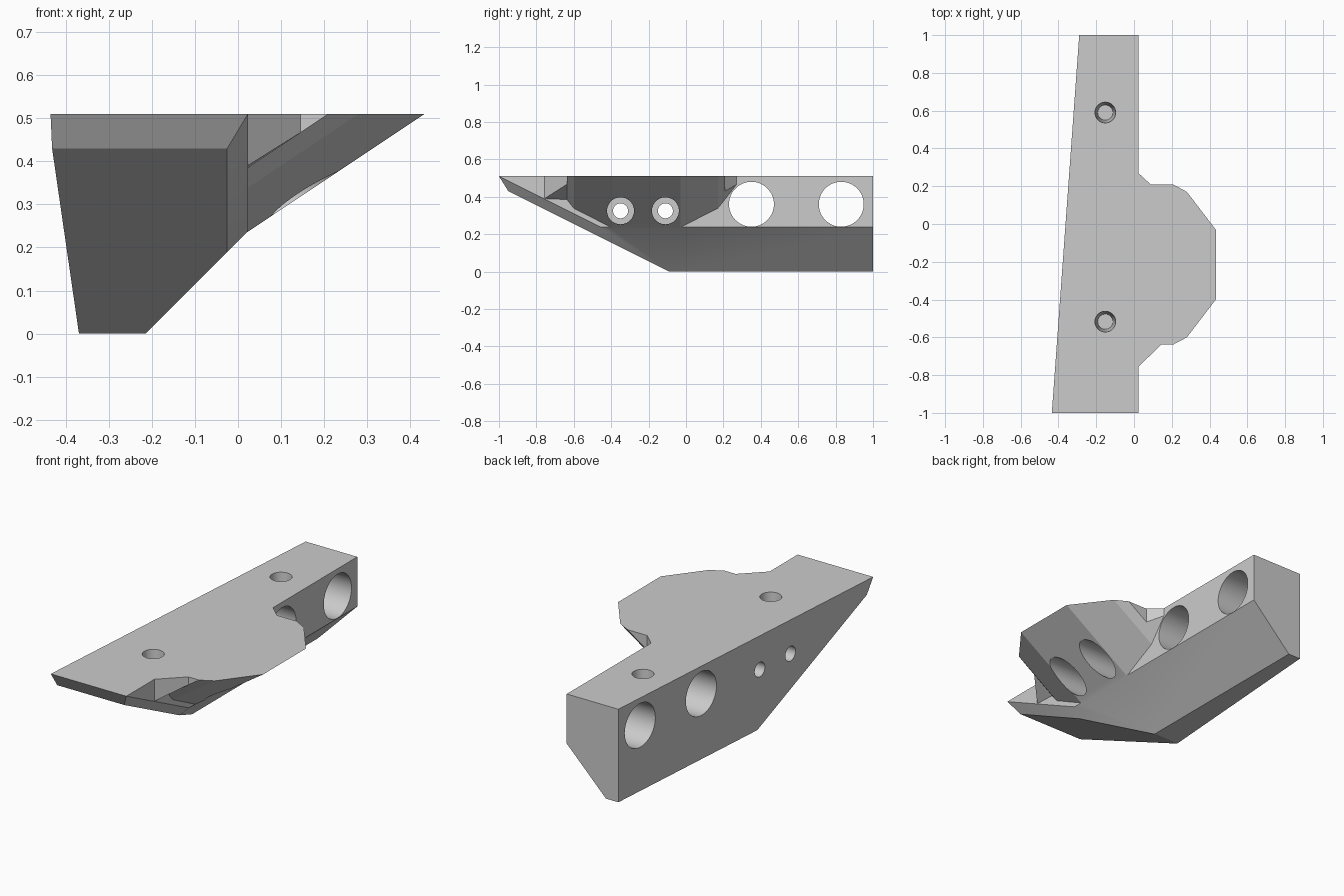
import bpy, bmesh, math
from mathutils import Vector, Matrix

if "Cube" in bpy.data.objects:
    bpy.data.objects.remove(bpy.data.objects["Cube"], do_unlink=True)

TOP = 0.51       # height of the flat top
SIDE = 0.023     # x of the bar's upright side wall
RAKE = 0.667     # slope of the flange underside

grey = bpy.data.materials.new("plain grey")
grey.use_nodes = True
grey.diffuse_color = (0.6, 0.6, 0.6, 1)
grey.node_tree.nodes["Principled BSDF"].inputs["Base Color"].default_value = (0.6, 0.6, 0.6, 1)


def make_object(name, bm):
    bmesh.ops.recalc_face_normals(bm, faces=bm.faces)
    mesh = bpy.data.meshes.new(name)
    bm.to_mesh(mesh)
    bm.free()
    mesh.materials.append(grey)
    obj = bpy.data.objects.new(name, mesh)
    bpy.context.collection.objects.link(obj)
    return obj


def hull(name, points):
    bm = bmesh.new()
    for p in points:
        bm.verts.new(p)
    bmesh.ops.convex_hull(bm, input=bm.verts)
    bmesh.ops.dissolve_limit(bm, angle_limit=0.002, verts=bm.verts, edges=bm.edges)
    return make_object(name, bm)


def slice_off(bm, a, b, c, inside):
    """Cut with the plane through a, b, c, keep the side holding the inside point, cap it."""
    a, b, c = Vector(a), Vector(b), Vector(c)
    n = (b - a).cross(c - a)
    if n.dot(Vector(inside) - a) > 0:
        n = -n
    cut = bmesh.ops.bisect_plane(bm, geom=bm.verts[:] + bm.edges[:] + bm.faces[:],
                                 plane_co=a, plane_no=n, clear_outer=True)
    edges = [e for e in cut["geom_cut"] if isinstance(e, bmesh.types.BMEdge)]
    bmesh.ops.contextual_create(bm, geom=edges)


def drill(name, start, end, r1, r2):
    start, end = Vector(start), Vector(end)
    axis = end - start
    turn = axis.to_track_quat('Z', 'Y').to_matrix().to_4x4()
    bm = bmesh.new()
    bmesh.ops.create_cone(bm, cap_ends=True, segments=64, radius1=r1, radius2=r2,
                          depth=axis.length,
                          matrix=Matrix.Translation((start + end) / 2) @ turn)
    return make_object(name, bm)


def combine(target, tool, operation):
    mod = target.modifiers.new(tool.name, 'BOOLEAN')
    mod.operation, mod.solver, mod.object = operation, 'EXACT', tool
    bpy.context.view_layer.objects.active = target
    bpy.ops.object.modifier_apply(modifier=mod.name)
    bpy.data.objects.remove(tool, do_unlink=True)


# Long bar: a block trimmed by five planes
bm = bmesh.new()
bmesh.ops.create_cube(bm, size=1)
for v in bm.verts:
    v.co = (SIDE if v.co.x > 0 else -0.5, 2 * v.co.y, TOP if v.co.z > 0 else 0)
core = (-0.2, 0.3, 0.3)
for plane in (
    ((-0.435, -1, 0), (-0.435, -1, 1), (-0.29, 1, 0)),            # tapering left-hand wall
    ((-0.215, 0, 0), (-0.215, 1, 0), (0.025, 0, 0.24)),           # long lower chamfer
    ((0, -0.09, 0), (1, -0.09, 0), (0, -0.95, 0.43)),             # rising front underside
    ((0, -0.95, 0.43), (1, -0.95, 0.43), (0, -1, TOP)),           # blunt nose
    ((SIDE, -1, TOP), (SIDE, -0.76, 0.39), (-0.025, -0.95, 0.43)),  # front corner chamfer
):
    slice_off(bm, *plane, core)
bracket = make_object("bracket_body", bm)

# Side flange: outline swept inward and down along the raked underside
outline = [(0.21, -0.637), (0.28, -0.6), (0.433, -0.4),
           (0.433, -0.03), (0.28, 0.17), (0.21, 0.208)]
points = []
for x, y in outline:
    points += [(x, y, TOP), (0, y, TOP - RAKE * x), (0, y, TOP)]
combine(bracket, hull("side_flange", points), 'UNION')

# Wedge fillets where the flange meets the bar
for name, y_in, x_out, y_out, drop in (("front_fillet", -0.637, 0.145, -0.757, 0.12),
                                       ("rear_fillet", 0.208, 0.09, 0.27, 0.045)):
    low = TOP - RAKE * (0.21 - x_out)
    deep = TOP - RAKE * (0.21 - SIDE)
    inner = y_in - math.copysign(0.02, y_in)
    pts = [(x_out, y_in, TOP), (x_out, y_in, low),
           (SIDE, y_out, TOP), (SIDE, y_out, TOP - drop),
           (SIDE, y_in, deep), (0, y_out, TOP), (0, y_out, TOP - drop),
           (0, y_in, deep), (0, inner, TOP), (0, inner, deep)]
    combine(bracket, hull(name, pts), 'UNION')

# Large cross holes
for y in (0.35, 0.83):
    combine(bracket, drill("large_hole", (-0.6, y, 0.36), (0.6, y, 0.36), 0.12, 0.12), 'DIFFERENCE')

# Small cross holes with deep counterbores from the flange side
for y in (-0.35, -0.11):
    combine(bracket, drill("bolt_hole", (-0.6, y, 0.325), (0.6, y, 0.325), 0.04, 0.04), 'DIFFERENCE')
    combine(bracket, drill("counterbore", (-0.2, y, 0.325), (0.6, y, 0.325), 0.072, 0.072), 'DIFFERENCE')

# Blind tapered holes in the top
for y in (0.59, -0.517):
    combine(bracket, drill("top_hole", (-0.152, y, 0.29), (-0.152, y, TOP + 0.0005), 0.04, 0.055), 'DIFFERENCE')

bpy.ops.object.select_all(action='DESELECT')
bracket.select_set(True)
bpy.context.view_layer.objects.active = bracket
bpy.ops.object.shade_smooth_by_angle(angle=math.radians(20))
